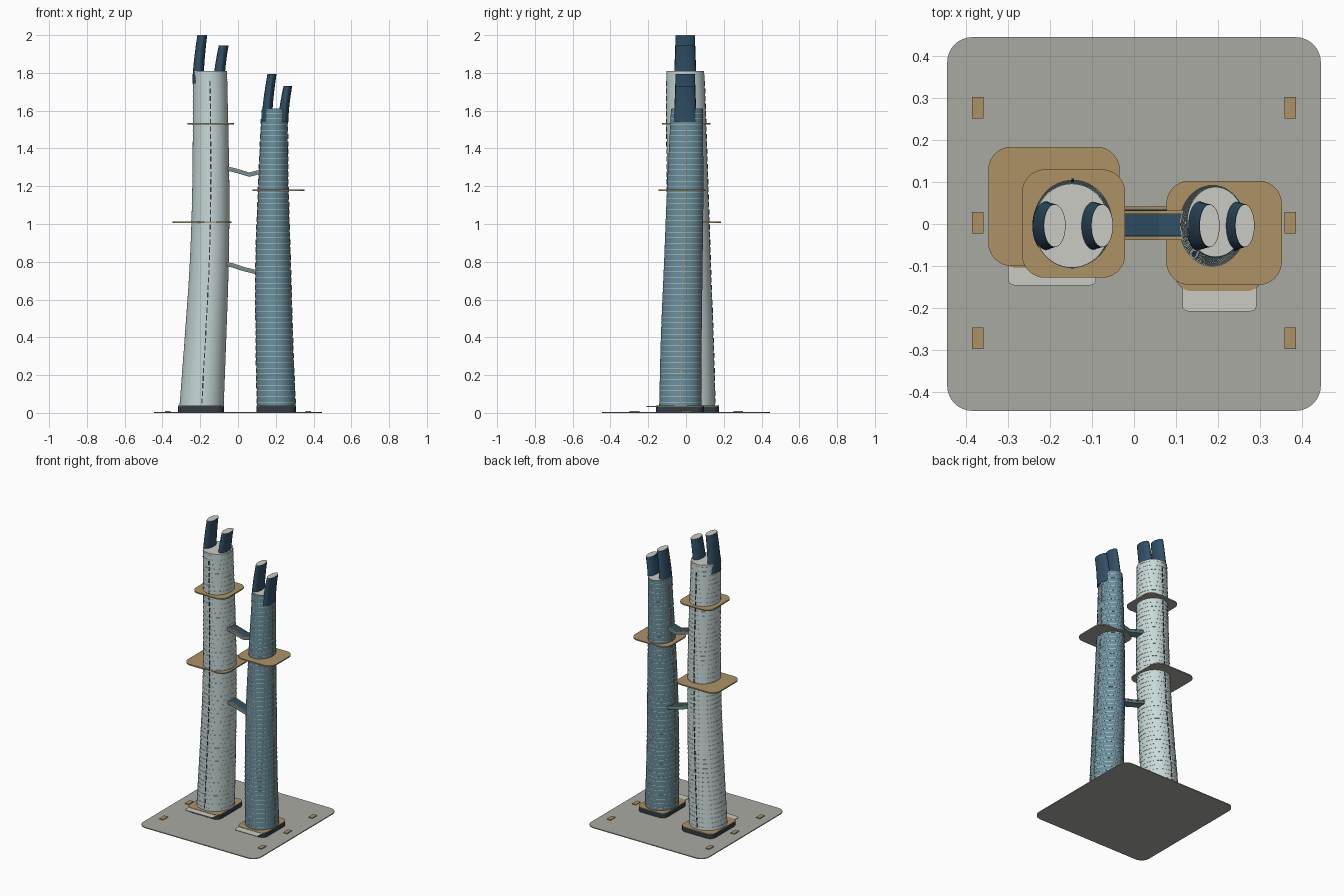
import bpy, bmesh
from math import sin, cos, pi

if "Cube" in bpy.data.objects:
    bpy.data.objects.remove(bpy.data.objects["Cube"])


def mat(name, r, g, b):
    m = bpy.data.materials.new(name)
    m.diffuse_color = (r, g, b, 1)
    m.use_nodes = True
    m.node_tree.nodes["Principled BSDF"].inputs["Base Color"].default_value = m.diffuse_color
    return m


PALE = mat("pale_glass", 0.58, 0.69, 0.69)
BLUE = mat("blue_glass", 0.14, 0.27, 0.33)
NAVY = mat("navy_glass", 0.03, 0.08, 0.13)
DARK = mat("dark_cladding", 0.03, 0.045, 0.06)
TAN = mat("timber", 0.42, 0.29, 0.13)
STONE = mat("paving", 0.40, 0.40, 0.37)
WHITE = mat("roof_white", 0.60, 0.60, 0.56)


def finish(bm, name, material, smooth=True):
    bmesh.ops.recalc_face_normals(bm, faces=bm.faces)
    me = bpy.data.meshes.new(name)
    bm.to_mesh(me)
    bm.free()
    me.materials.append(material)
    ob = bpy.data.objects.new(name, me)
    bpy.context.collection.objects.link(ob)
    if smooth:
        bpy.context.view_layer.objects.active = ob
        ob.select_set(True)
        bpy.ops.object.shade_smooth_by_angle(angle=0.6)
        ob.select_set(False)
    return ob


def section(keys, z):
    """Smooth interpolation of (z, cx, cy, rx, ry) keys at height z."""
    i = 0
    while i < len(keys) - 2 and z > keys[i + 1][0]:
        i += 1
    a, b = keys[i], keys[i + 1]
    p, n = keys[max(i - 1, 0)], keys[min(i + 2, len(keys) - 1)]
    h = b[0] - a[0]
    t = (z - a[0]) / h
    out = [z]
    for k in range(1, 5):
        ma = (b[k] - p[k]) / (b[0] - p[0]) * h
        mb = (n[k] - a[k]) / (n[0] - a[0]) * h
        out.append((2*t**3 - 3*t**2 + 1)*a[k] + (t**3 - 2*t**2 + t)*ma
                   + (3*t**2 - 2*t**3)*b[k] + (t**3 - t**2)*mb)
    return out


def tube(bm, secs, n=48):
    """Closed elliptical loft through sections."""
    rings = [[bm.verts.new((cx + rx*cos(2*pi*i/n), cy + ry*sin(2*pi*i/n), z)) for i in range(n)]
             for z, cx, cy, rx, ry in secs]
    for a, b in zip(rings, rings[1:]):
        for i in range(n):
            bm.faces.new((a[i], a[(i+1) % n], b[(i+1) % n], b[i]))
    bm.faces.new(rings[0][::-1])
    bm.faces.new(rings[-1])


def loft(name, secs, material):
    bm = bmesh.new()
    tube(bm, secs)
    return finish(bm, name, material)


def slab(name, x0, x1, y0, y1, z0, z1, r, material):
    """Rounded rectangle plate."""
    bm = bmesh.new()
    pts = []
    for k, (cx, cy) in enumerate(((x1-r, y1-r), (x0+r, y1-r), (x0+r, y0+r), (x1-r, y0+r))):
        for i in range(9):
            a = (k + i/8) * pi/2
            pts.append((cx + r*cos(a), cy + r*sin(a)))
    f = bm.faces.new([bm.verts.new((x, y, z0)) for x, y in pts])
    ext = bmesh.ops.extrude_face_region(bm, geom=[f])
    for v in ext["geom"]:
        if isinstance(v, bmesh.types.BMVert):
            v.co.z = z1
    return finish(bm, name, material)


def box(bm, x0, x1, y0, y1, z0, z1):
    vs = bmesh.ops.create_cube(bm, size=1)["verts"]
    for v in vs:
        v.co = ((x0+x1)/2 + v.co.x*(x1-x0), (y0+y1)/2 + v.co.y*(y1-y0), (z0+z1)/2 + v.co.z*(z1-z0))


def grow(s, z, d):
    return (z, s[1], s[2], s[3] + d, s[4] + d)


def tower(name, keys, glass, fin, seam, seam_dirs):
    z0, z1 = keys[0][0], keys[-1][0]
    loft(name + "_shaft", [section(keys, z0 + (z1-z0)*i/40) for i in range(41)], glass)
    loft(name + "_roof", [grow(keys[-1], z1 - 0.002, -0.002), grow(keys[-1], z1 + 0.001, -0.002)], WHITE)
    # thin floor bands
    bm = bmesh.new()
    z = z0 + 0.025
    while z < z1 - 0.01:
        s = section(keys, z)
        tube(bm, [grow(s, z, 0.0012), grow(s, z + 0.003, 0.0012)])
        z += 0.03
    finish(bm, name + "_floor_bands", fin)
    # dashed vertical seams
    bm = bmesh.new()
    z = z0 + 0.02
    while z < z1 - 0.04:
        s = section(keys, z + 0.012)
        for dx, dy in seam_dirs:
            x, y = s[1] + dx*s[3], s[2] + dy*s[4]
            box(bm, x - 0.003, x + 0.003, y - 0.003, y + 0.003, z, z + 0.027)
        z += 0.04
    finish(bm, name + "_seams", seam, False)


def spire(name, x_bot, x_top, z_bot, z_top, rx):
    """Leaning fin with a slightly curved, tapering body and a pale tip."""
    secs = []
    for i in range(11):
        t = i/10
        secs.append((z_bot + (z_top-z_bot)*t, x_bot + (x_top-x_bot)*t**1.6, -0.004, rx - 0.004*t, 0.060 - 0.009*t))
    loft(name, secs, NAVY)
    loft(name + "_cap", [grow(secs[-1], z_top - 0.002, -0.001), grow(secs[-1], z_top + 0.001, -0.001)], WHITE)


def ribbon(name, path, y0, y1, dz, h, material):
    """Bar following an x-z path."""
    bm = bmesh.new()
    rows = [[bm.verts.new((x, y, z + k)) for y, k in ((y0, dz), (y1, dz), (y1, dz+h), (y0, dz+h))]
            for x, z in path]
    for a, b in zip(rows, rows[1:]):
        for i in range(4):
            bm.faces.new((a[i], a[(i+1) % 4], b[(i+1) % 4], b[i]))
    bm.faces.new(rows[0])
    bm.faces.new(rows[-1])
    finish(bm, name, material, False)


# plaza and benches
slab("plaza", -0.445, 0.445, -0.445, 0.445, 0, 0.006, 0.06, STONE)
bm = bmesh.new()
for x in (-0.372, 0.372):
    for y in (-0.272, 0.003, 0.277):
        box(bm, x - 0.014, x + 0.014, y - 0.026, y + 0.026, 0.005, 0.011)
finish(bm, "benches", TAN, False)

# podiums with timber roofs and entrance canopies
for side, x0, x1, y0, y1, cx0, cx1, cy in (("tall", -0.318, -0.075, -0.105, 0.175, -0.30, -0.09, -0.146),
                                           ("short", 0.098, 0.308, -0.16, 0.095, 0.115, 0.292, -0.208)):
    slab(side + "_podium", x0, x1, y0, y1, 0.005, 0.034, 0.04, DARK)
    slab(side + "_podium_roof", x0, x1, y0, y1, 0.034, 0.038, 0.04, TAN)
    slab(side + "_canopy", cx0, cx1, cy, y0 + 0.02, 0.031, 0.036, 0.015, WHITE)

# towers
tall = [(0.03, -0.193, 0.035, 0.117, 0.120), (0.4, -0.172, 0.027, 0.110, 0.117), (0.8, -0.152, 0.017, 0.103, 0.112),
        (1.2, -0.144, 0.008, 0.098, 0.108), (1.81, -0.148, -0.004, 0.090, 0.100)]
short = [(0.03, 0.203, -0.030, 0.102, 0.112), (0.4, 0.192, -0.025, 0.097, 0.108), (0.8, 0.186, -0.014, 0.092, 0.102),
         (1.2, 0.187, -0.004, 0.079, 0.096), (1.61, 0.194, 0.005, 0.068, 0.084)]
tower("tall_tower", tall, PALE, PALE, DARK, ((0, -1), (0, 1)))
tower("short_tower", short, BLUE, PALE, TAN, ((1, 0), (-1, 0)))

# roof spires
spire("tall_spire_outer", -0.212, -0.189, 1.745, 1.999, 0.030)
spire("tall_spire_inner", -0.101, -0.076, 1.74, 1.944, 0.030)
spire("short_spire_outer", 0.153, 0.180, 1.54, 1.794, 0.028)
spire("short_spire_inner", 0.240, 0.264, 1.54, 1.73, 0.027)

# projecting sky terraces
for name, x0, x1, y0, y1, z in (("tall_terrace_low", -0.347, -0.034, -0.10, 0.184, 1.008),
                                ("tall_terrace_high", -0.267, -0.021, -0.128, 0.130, 1.53),
                                ("short_terrace", 0.077, 0.352, -0.145, 0.103, 1.178)):
    slab(name, x0, x1, y0, y1, z - 0.004, z, 0.055, STONE)
    slab(name + "_deck", x0, x1, y0, y1, z, z + 0.004, 0.055, TAN)

# sky bridges
for name, path, yc in (("upper_bridge", [(-0.08, 1.288), (0.0, 1.268), (0.06, 1.25), (0.13, 1.268)], -0.003),
                       ("lower_bridge", [(-0.08, 0.778), (-0.03, 0.77), (0.03, 0.75), (0.12, 0.728)], 0.007)):
    ribbon(name + "_body", path, yc - 0.033, yc + 0.033, 0, 0.018, BLUE)
    ribbon(name + "_roof", path, yc - 0.026, yc + 0.026, 0.018, 0.004, NAVY)
    for tag, s in (("front", -1), ("back", 1)):
        ribbon(name + "_rail_" + tag, path, yc + s*0.031 - 0.004, yc + s*0.031 + 0.004, 0.016, 0.007, TAN)
